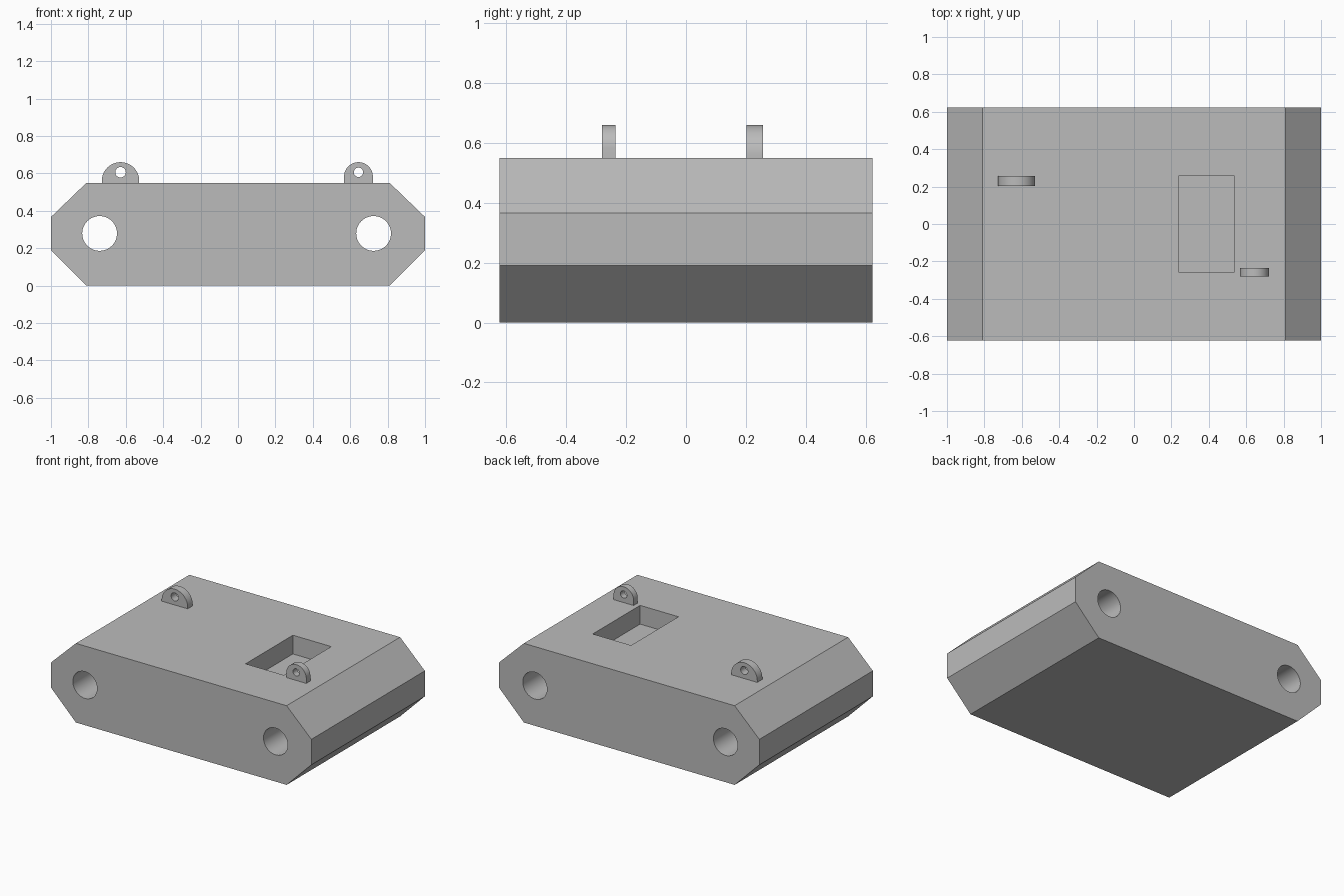
import bpy
import math

if "Cube" in bpy.data.objects:
    bpy.data.objects.remove(bpy.data.objects["Cube"], do_unlink=True)

grey = bpy.data.materials.new("mid grey")
grey.use_nodes = True
grey.diffuse_color = (0.5, 0.5, 0.5, 1)
grey.node_tree.nodes["Principled BSDF"].inputs["Base Color"].default_value = grey.diffuse_color


def extrude_profile(name, points, y0, y1):
    """Solid made by sweeping an x-z outline along y."""
    n = len(points)
    verts = [(x, y, z) for y in (y0, y1) for x, z in points]
    faces = [list(range(n)), list(range(2 * n - 1, n - 1, -1))]
    faces += [[i, i + n, (i + 1) % n + n, (i + 1) % n] for i in range(n)]
    mesh = bpy.data.meshes.new(name)
    mesh.from_pydata(verts, [], faces)
    mesh.materials.append(grey)
    obj = bpy.data.objects.new(name, mesh)
    bpy.context.collection.objects.link(obj)
    return obj


def arc(x, z, r, start, end, count):
    angles = [start + (end - start) * i / count for i in range(count + 1)]
    return [(x + r * math.cos(a), z + r * math.sin(a)) for a in angles]


def circle(x, z, r, count=48):
    return arc(x, z, r, 0, math.tau, count)[:-1]


def cut(obj, cutter):
    mod = obj.modifiers.new("cut " + cutter.name, 'BOOLEAN')
    mod.operation = 'DIFFERENCE'
    mod.solver = 'EXACT'
    mod.object = cutter
    cutter.hide_render = True
    cutter.hide_set(True)


def apply_and_smooth(obj):
    """Bake the cuts, drop the cutters and smooth the round walls."""
    bpy.ops.object.select_all(action='DESELECT')
    bpy.context.view_layer.objects.active = obj
    obj.select_set(True)
    cutters = [m.object for m in obj.modifiers]
    for mod in list(obj.modifiers):
        bpy.ops.object.modifier_apply(modifier=mod.name)
    for cutter in cutters:
        bpy.data.objects.remove(cutter, do_unlink=True)
    bpy.ops.object.shade_smooth_by_angle(angle=math.radians(30))


# Chamfered block
TOP, DEPTH = 0.55, 0.623
half = [(0.81, 0), (1, 0.19), (1, 0.367), (0.81, TOP)]
outline = half + [(-x, z) for x, z in reversed(half)]
body = extrude_profile("body", outline, -DEPTH, DEPTH)

# Bores running front to back
for side, x in (("right", -0.74), ("left", 0.725)):
    cut(body, extrude_profile(side + "_bore", circle(x, 0.279, 0.093), -0.7, 0.7))

# Rectangular pocket in the top
pocket = [(0.24, 0.42), (0.535, 0.42), (0.535, 0.7), (0.24, 0.7)]
cut(body, extrude_profile("pocket", pocket, -0.26, 0.26))
apply_and_smooth(body)

# Round-topped lugs with an eye: x, front, back, radius, eye radius
for side, x, y0, y1, r, eye in (("right", -0.628, 0.202, 0.257, 0.1, 0.028),
                                ("left", 0.644, -0.28, -0.235, 0.077, 0.025)):
    base = [(x - r, TOP - 0.01), (x + r, TOP - 0.01)]
    lug = extrude_profile(side + "_lug", base + arc(x, 0.66 - r, r, 0, math.pi, 32), y0, y1)
    cut(lug, extrude_profile(side + "_eye", circle(x, 0.606, eye, 32), y0 - 0.1, y1 + 0.1))
    apply_and_smooth(lug)
